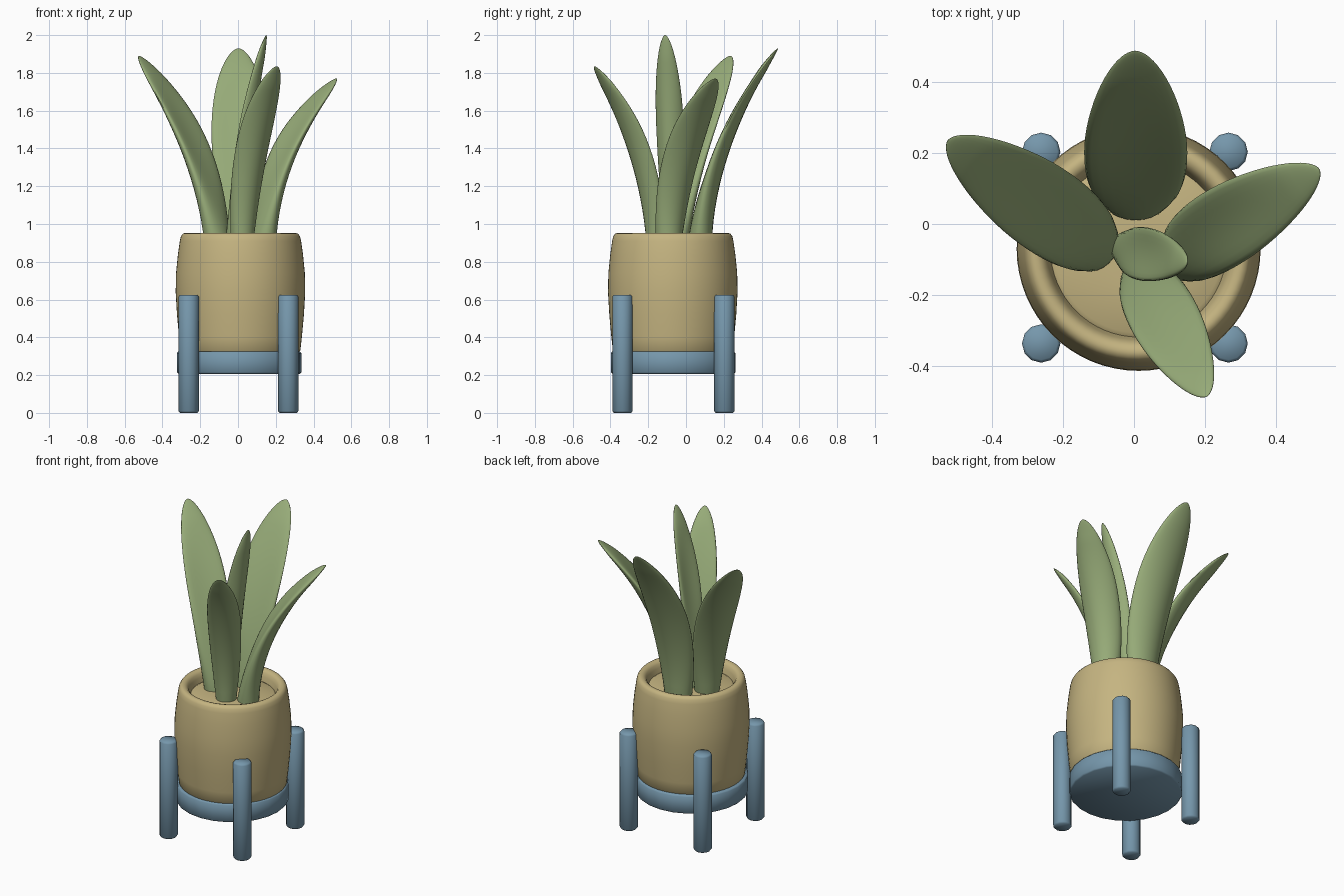
import bpy, bmesh, math
from mathutils import Vector

if "Cube" in bpy.data.objects:
    bpy.data.objects.remove(bpy.data.objects["Cube"])


def material(name, rgb):
    m = bpy.data.materials.new(name)
    m.diffuse_color = (*rgb, 1)
    m.use_nodes = True
    m.node_tree.nodes["Principled BSDF"].inputs["Base Color"].default_value = m.diffuse_color
    return m


TAN = material("tan_clay", (0.56, 0.46, 0.22))
BLUE = material("blue_wood", (0.18, 0.31, 0.41))
GREEN = material("leaf_green", (0.31, 0.41, 0.19))


def finish(bm, name, mat, angle=40):
    bmesh.ops.recalc_face_normals(bm, faces=bm.faces[:])
    me = bpy.data.meshes.new(name)
    bm.to_mesh(me)
    bm.free()
    ob = bpy.data.objects.new(name, me)
    bpy.context.collection.objects.link(ob)
    me.materials.append(mat)
    bpy.ops.object.select_all(action='DESELECT')
    ob.select_set(True)
    bpy.context.view_layer.objects.active = ob
    bpy.ops.object.shade_smooth_by_angle(angle=math.radians(angle))
    return ob


def skin(bm, rings):
    """Bridge consecutive rings and cap both ends."""
    vs = [[bm.verts.new(p) for p in r] for r in rings]
    n = len(vs[0])
    for a, b in zip(vs, vs[1:]):
        for i in range(n):
            j = (i + 1) % n
            bm.faces.new((a[i], a[j], b[j], b[i]))
    bm.faces.new(vs[0][::-1])
    bm.faces.new(vs[-1])


def turned(name, profile, x, y, sides, mat, angle=40):
    """Solid of revolution from (radius, z) points."""
    bm = bmesh.new()
    skin(bm, [[(x + r * math.cos(2 * math.pi * i / sides),
                y + r * math.sin(2 * math.pi * i / sides), z)
               for i in range(sides)] for r, z in profile])
    return finish(bm, name, mat, angle)


def leaf(name, base, mid, tip, half_width, base_thick=0.05, cup=0.03):
    base, mid, tip = Vector(base), Vector(mid), Vector(tip)
    ctrl = 2 * mid - (base + tip) / 2
    lean = (tip - base) * Vector((1, 1, 0))
    side = Vector((-lean.y, lean.x, 0)).normalized()
    rings, steps, seg = [], 28, 24
    for k in range(steps + 1):
        t = math.sin(math.pi / 2 * k / steps) * 0.9995   # denser near the tip
        p = (1 - t) ** 2 * base + 2 * t * (1 - t) * ctrl + t * t * tip
        tan = (1 - t) * (ctrl - base) + t * (tip - ctrl)
        inward = tan.cross(side).normalized()
        if inward.dot(lean) > 0:
            inward.negate()
        # swelling blade with a rounded point
        w = 0.56 + 0.44 * math.sin(min(t / 0.58, 1) * math.pi / 2)
        if t > 0.58:
            w = (1 - ((t - 0.58) / 0.42) ** 2) ** 0.57
        # plump at the base, thin and slightly cupped higher up
        c = cup * math.sin(math.pi * t)
        th = (base_thick * (1 - t) ** 1.3 + 0.017) * min(1, w * 1.6)
        ring = []
        for i in range(seg):
            a = 2 * math.pi * i / seg
            u = math.cos(a)
            ring.append(p + side * (half_width * w * u)
                        + inward * (c * w * (u * u - 0.5) + th * math.sin(a)))
        rings.append(ring)
    bm = bmesh.new()
    skin(bm, rings)
    return finish(bm, name, GREEN, 60)


# Barrel pot with rounded lip, inner wall and soil surface
turned("pot", [(0.30, 0.31), (0.317, 0.33), (0.325, 0.40), (0.336, 0.52),
               (0.343, 0.64), (0.341, 0.74), (0.331, 0.84), (0.321, 0.91),
               (0.315, 0.935), (0.305, 0.949), (0.291, 0.953), (0.276, 0.949),
               (0.264, 0.937), (0.256, 0.915), (0.245, 0.87), (0.235, 0.80)],
       0.013, -0.07, 64, TAN)
turned("soil", [(0.23, 0.80), (0.248, 0.885), (0.236, 0.892), (0.10, 0.896)],
       0.013, -0.07, 64, TAN)

# Stand: round tray and four posts
turned("stand_tray", [(0.322, 0.207), (0.330, 0.215), (0.330, 0.317), (0.322, 0.325)],
       0.006, -0.068, 24, BLUE, 50)
for lr, x in (("left", -0.261), ("right", 0.266)):
    for fb, y in (("front", -0.336), ("back", 0.203)):
        turned(f"{fb}_{lr}_leg", [(0.046, 0), (0.054, 0.01), (0.054, 0.615), (0.046, 0.625)],
               x, y, 12, BLUE, 60)

# Five leaves fanning out of the soil
leaf("back_leaf", (0.005, 0.07, 0.84), (0.005, 0.180, 1.40), (0.003, 0.487, 1.93), 0.145)
leaf("left_leaf", (-0.105, -0.065, 0.84), (-0.225, 0.025, 1.38), (-0.524, 0.235, 1.89), 0.122)
leaf("right_leaf", (0.135, -0.095, 0.84), (0.232, -0.022, 1.34), (0.521, 0.155, 1.77), 0.112)
leaf("front_leaf", (0.02, -0.15, 0.84), (0.075, -0.245, 1.37), (0.205, -0.485, 1.835), 0.098, 0.04)
leaf("centre_leaf", (-0.02, -0.067, 0.84), (0.03, -0.085, 1.43), (0.15, -0.11, 2.0), 0.075, 0.035)
